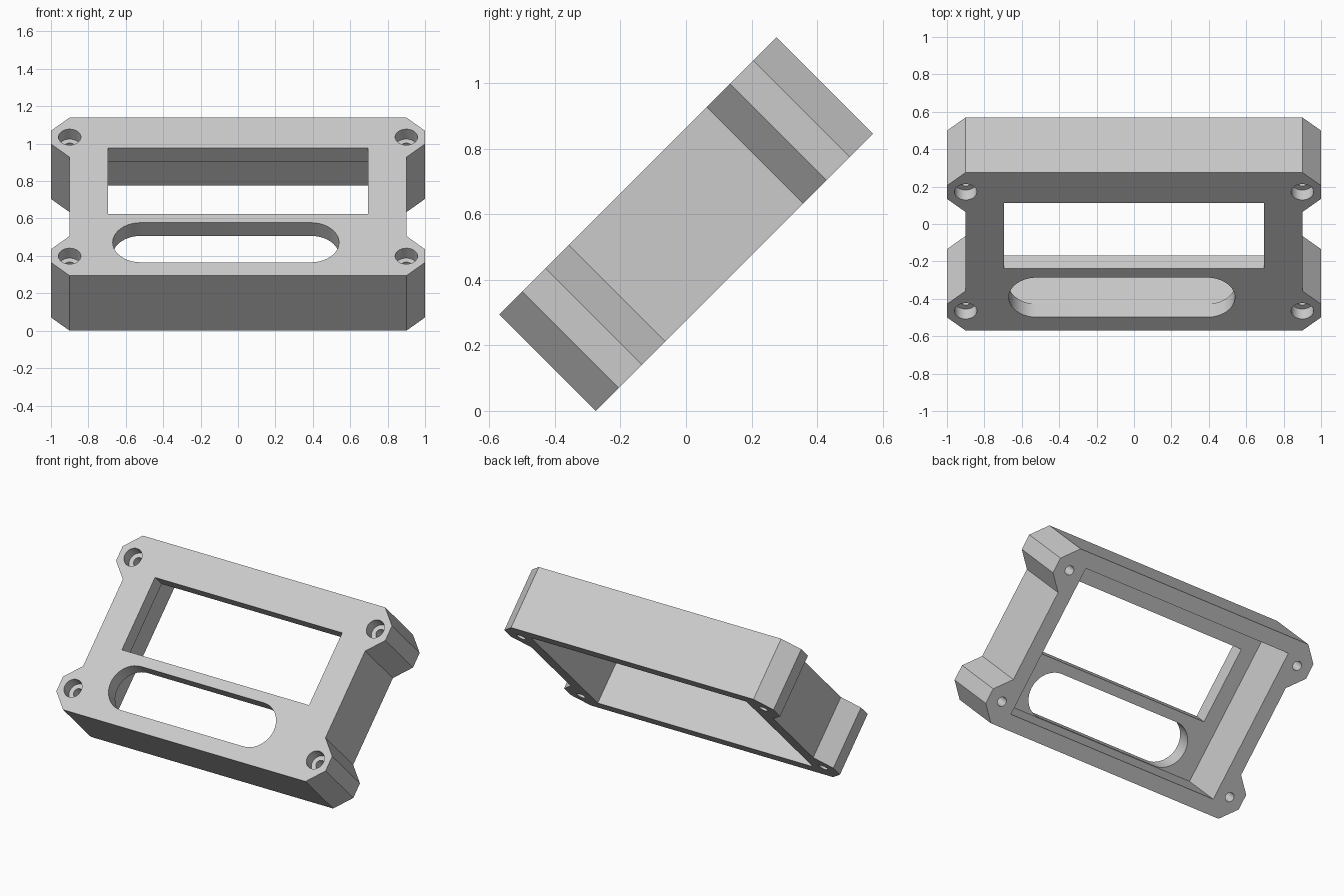
import bpy, bmesh, math

old = bpy.data.objects.get("Cube")
if old:
    bpy.data.objects.remove(old, do_unlink=True)

HALF_LEN, HALF_THICK, FACE = 0.598, 0.208, 0.1
TOP = HALF_THICK
FLOOR = TOP - FACE          # underside of the front plate
BACK = -HALF_THICK


def prism(name, outline, z0, z1):
    """Extrude a closed 2D outline between two heights."""
    bm = bmesh.new()
    face = bm.faces.new([bm.verts.new((x, y, z0)) for x, y in outline])
    ext = bmesh.ops.extrude_face_region(bm, geom=[face])
    for v in ext["geom"]:
        if isinstance(v, bmesh.types.BMVert):
            v.co.z = z1
    bmesh.ops.recalc_face_normals(bm, faces=bm.faces)
    mesh = bpy.data.meshes.new(name)
    bm.to_mesh(mesh)
    bm.free()
    obj = bpy.data.objects.new(name, mesh)
    bpy.context.collection.objects.link(obj)
    return obj


def rect(x0, x1, y0, y1):
    return [(x0, y0), (x1, y0), (x1, y1), (x0, y1)]


def arc(cx, cy, r, start, sweep, n):
    return [(cx + r * math.cos(start + sweep * i / n),
             cy + r * math.sin(start + sweep * i / n)) for i in range(n + 1)]


def circle(cx, cy, r, n=32):
    return arc(cx, cy, r, 0, 2 * math.pi, n)[:-1]


# Housing outline: one chamfered corner ear, mirrored to all four corners
ear = [(0.9, HALF_LEN - 0.3), (1, HALF_LEN - 0.2), (1, HALF_LEN - 0.1), (0.9, HALF_LEN)]
right = [(x, -y) for x, y in reversed(ear)] + ear
outline = right + [(-x, y) for x, y in reversed(right)]
housing = prism("display_housing", outline, BACK, TOP)

# Rear pocket, display window and rounded slot
cutters = [
    prism("pocket_cutter", rect(-0.8, 0.8, -0.5, 0.5), BACK - 0.1, FLOOR),
    prism("window_cutter", rect(-0.695, 0.695, -0.13, 0.367), FLOOR - 0.05, TOP + 0.1),
    prism("slot_cutter",
          arc(0.39, -0.347, 0.15, -math.pi / 2, math.pi, 20)
          + arc(-0.52, -0.347, 0.15, math.pi / 2, math.pi, 20),
          FLOOR - 0.05, TOP + 0.1),
]
# Counterbored screw holes in the ears
for sx in (-1, 1):
    for sy in (-1, 1):
        x, y = 0.9 * sx, 0.45 * sy
        cutters.append(prism("counterbore_cutter", circle(x, y, 0.06), TOP - 0.075, TOP + 0.1))
        cutters.append(prism("screw_hole_cutter", circle(x, y, 0.03), BACK - 0.1, TOP))

bpy.ops.object.select_all(action="DESELECT")
bpy.context.view_layer.objects.active = housing
housing.select_set(True)
for cutter in cutters:
    cutter.hide_render = True
    mod = housing.modifiers.new("cut", "BOOLEAN")
    mod.operation, mod.solver, mod.object = "DIFFERENCE", "EXACT", cutter
    bpy.ops.object.modifier_apply(modifier=mod.name)
    bpy.data.objects.remove(cutter, do_unlink=True)

# Single grey plastic
mat = bpy.data.materials.new("grey_plastic")
mat.use_nodes = True
colour = (0.6, 0.6, 0.6, 1)
mat.diffuse_color = colour
mat.node_tree.nodes["Principled BSDF"].inputs["Base Color"].default_value = colour
housing.data.materials.clear()
housing.data.materials.append(mat)
bpy.ops.object.shade_smooth_by_angle(angle=math.radians(30))

# Lean the housing back and rest it on its lower edge
housing.rotation_euler.x = math.radians(45)
housing.location.z = (HALF_LEN + HALF_THICK) * math.sin(math.radians(45))
